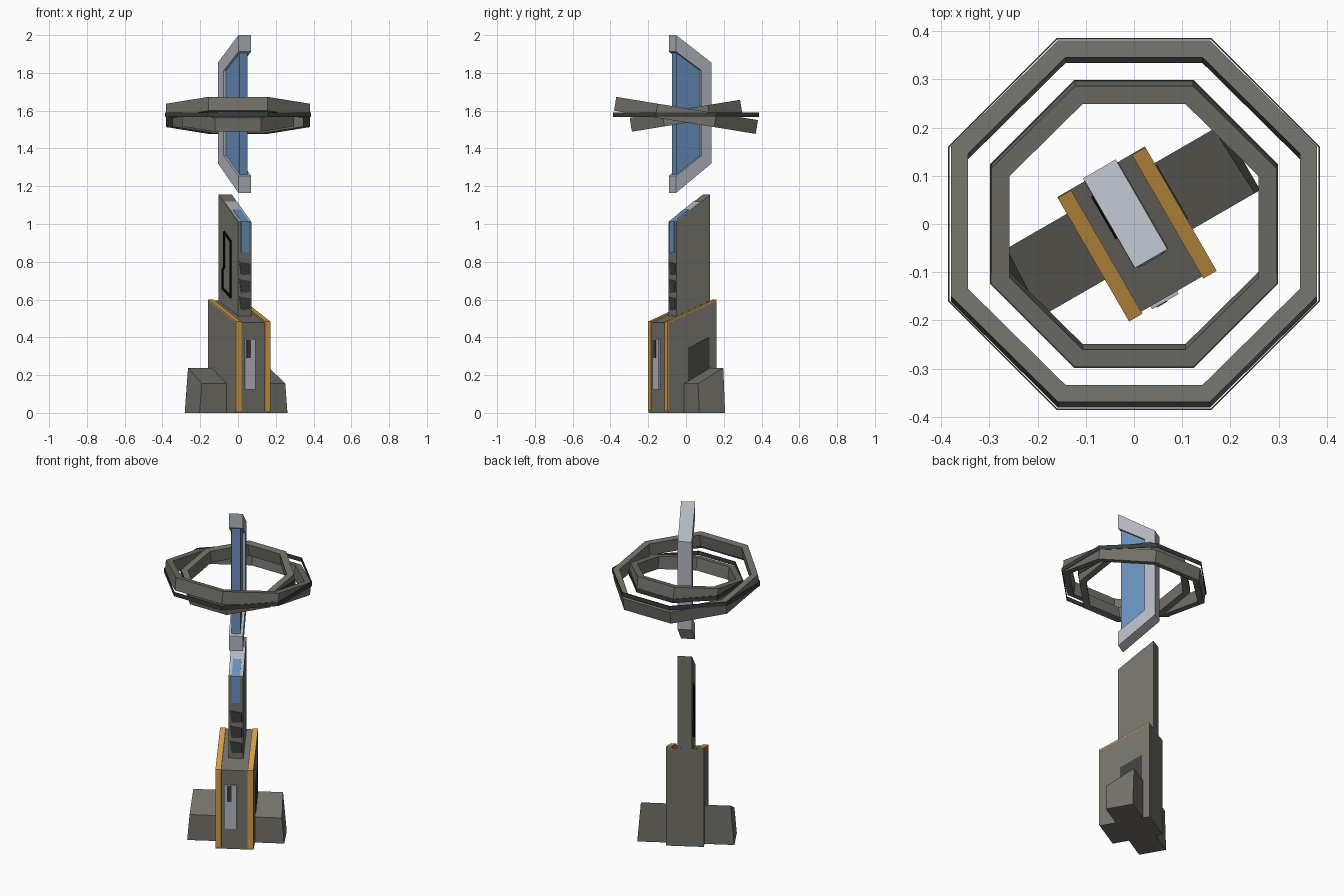
import bpy, bmesh, math
from mathutils import Matrix, Vector

if "Cube" in bpy.data.objects:
    bpy.data.objects.remove(bpy.data.objects["Cube"])

def mat(name, r, g, b):
    lin = lambda c: (c / 255 / 12.92) if c < 11 else ((c / 255 + 0.055) / 1.055) ** 2.4
    m = bpy.data.materials.new(name)
    m.diffuse_color = (lin(r), lin(g), lin(b), 1)
    m.use_nodes = True
    m.node_tree.nodes["Principled BSDF"].inputs["Base Color"].default_value = m.diffuse_color
    return m

STONE = mat("warm_grey", 114, 112, 104)
GOLD = mat("gold", 212, 158, 72)
LIGHT = mat("pale_metal", 178, 183, 192)
BLUE = mat("blue_glass", 104, 143, 188)
DARK = mat("charcoal", 60, 60, 58)
BLACK = mat("black", 8, 8, 8)

TURN = Matrix.Rotation(math.radians(30), 4, 'Z')   # the whole pillar is turned 30 degrees

def finish(name, bm, material, matrix):
    bmesh.ops.recalc_face_normals(bm, faces=bm.faces)
    me = bpy.data.meshes.new(name)
    bm.to_mesh(me)
    bm.free()
    me.materials.append(material)
    ob = bpy.data.objects.new(name, me)
    bpy.context.collection.objects.link(ob)
    ob.matrix_world = matrix
    return ob

def prism(name, pts, a, b, material, axis='x'):
    """Extrude a side profile (y,z) along x, or a front profile (x,z) along y."""
    bm = bmesh.new()
    def co(p, t):
        return (t, p[0], p[1]) if axis == 'x' else (p[0], t, p[1])
    lo = [bm.verts.new(co(p, a)) for p in pts]
    hi = [bm.verts.new(co(p, b)) for p in pts]
    bm.faces.new(lo)
    bm.faces.new(hi)
    n = len(pts)
    for i in range(n):
        j = (i + 1) % n
        bm.faces.new((lo[i], lo[j], hi[j], hi[i]))
    return finish(name, bm, material, TURN)

def rect(x0, x1, z0, z1):
    return [(x0, z0), (x1, z0), (x1, z1), (x0, z1)]

# Wide foot block, sloping forward, ends leaning in
foot = prism("foot_block", [(-.07, 0), (.088, 0), (.088, .238), (-.07, .155)], -.275, .262, STONE)
for v in foot.data.vertices:
    v.co.x -= math.copysign(v.co.z * .085, v.co.x)

# Lower body with gold trim running up the front and over the top
prism("lower_body", [(-.165, 0), (.128, 0), (.128, .595), (-.165, .478)], -.110, .100, STONE)
trim = [(-.165, .01), (-.170, .01), (-.170, .483), (.126, .601), (.126, .593), (-.165, .477)]
prism("left_gold_trim", trim, -.110, -.078, GOLD)
prism("right_gold_trim", trim, .068, .100, GOLD)

# Front panel and its slot, side vent
prism("front_panel", rect(-.056, .008, .125, .39), -.172, -.164, LIGHT, 'y')
prism("front_slot", rect(-.046, -.02, .29, .385), -.174, -.168, DARK, 'y')
prism("side_vent", [(-.046, .15), (.083, .2), (.083, .40), (-.046, .345)], .097, .103, DARK)

# Upper tower
prism("tower", [(-.08, .45), (.127, .45), (.127, 1.155), (-.08, 1.01)], -.045, .036, STONE)

def tower_top(v, lift):
    return (v, 1.01 + (v + .08) * .7 + lift)

prism("tower_top_plate", [tower_top(-.08, 0), tower_top(.07, 0), tower_top(.07, .004),
                          tower_top(-.08, .004)], -.043, .034, LIGHT)
prism("tower_window", [(-.078, .85), (-.084, .85), (-.084, 1.012), tower_top(.005, .008),
                       tower_top(.005, .001), (-.078, 1.008)], -.028, .019, BLUE)

# Three vents on the tower front
for i, z in enumerate((.765, .672, .58)):
    prism(f"tower_vent_{i + 1}", [(-.039, z + .036), (.028, z + .026), (.028, z - .032), (-.028, z - .036)],
          -.083, -.078, DARK, 'y')

# Black trace outlined on the tower's left side
path = [Vector(p) for p in [(.065, .955), (0, .91), (0, .615), (.085, .66), (.085, .755), (.065, .775)]]
for i, p in enumerate(path):
    q = path[(i + 1) % len(path)]
    d = (q - p).normalized()
    n = Vector((-d.y, d.x)) * .007
    d = d * .006
    prism(f"side_trace_{i + 1}", [p - d + n, q + d + n, q + d - n, p - d - n], -.049, -.044, BLACK)

# Floating C-shaped frame holding a glass blade
prism("floating_frame", [(-.08, 2.0), (.135, 1.855), (.135, 1.32), (-.08, 1.165), (-.08, 1.255),
                         (.075, 1.362), (.075, 1.812), (-.08, 1.912)], -.044, .034, LIGHT)
prism("glass_blade", [(-.068, 1.25), (.08, 1.35), (.08, 1.83), (-.068, 1.915)], -.029, .019, BLUE)

# Octagonal rings around the blade
def ring(name, apothem, thick, height, z, tilt, material):
    bm = bmesh.new()
    loops = []
    for r, h in ((apothem, -1), (apothem, 1), (apothem - thick, 1), (apothem - thick, -1)):
        r /= math.cos(math.pi / 8)
        loops.append([bm.verts.new((r * math.cos((k + .5) * math.pi / 4),
                                    r * math.sin((k + .5) * math.pi / 4), h * height / 2)) for k in range(8)])
    for s in range(4):
        a, b = loops[s], loops[(s + 1) % 4]
        for k in range(8):
            j = (k + 1) % 8
            bm.faces.new((a[k], a[j], b[j], b[k]))
    finish(name, bm, material, Matrix.Translation((0, 0, z)) @ Matrix.Rotation(math.radians(tilt), 4, 'X'))

ring("outer_ring", .38, .036, .074, 1.575, -9.3, STONE)
ring("inner_ring", .296, .038, .074, 1.573, 9.3, STONE)
ring("outer_thin_band", .386, .003, .025, 1.578, 0, DARK)
ring("inner_thin_band", .299, .003, .025, 1.578, 0, DARK)
